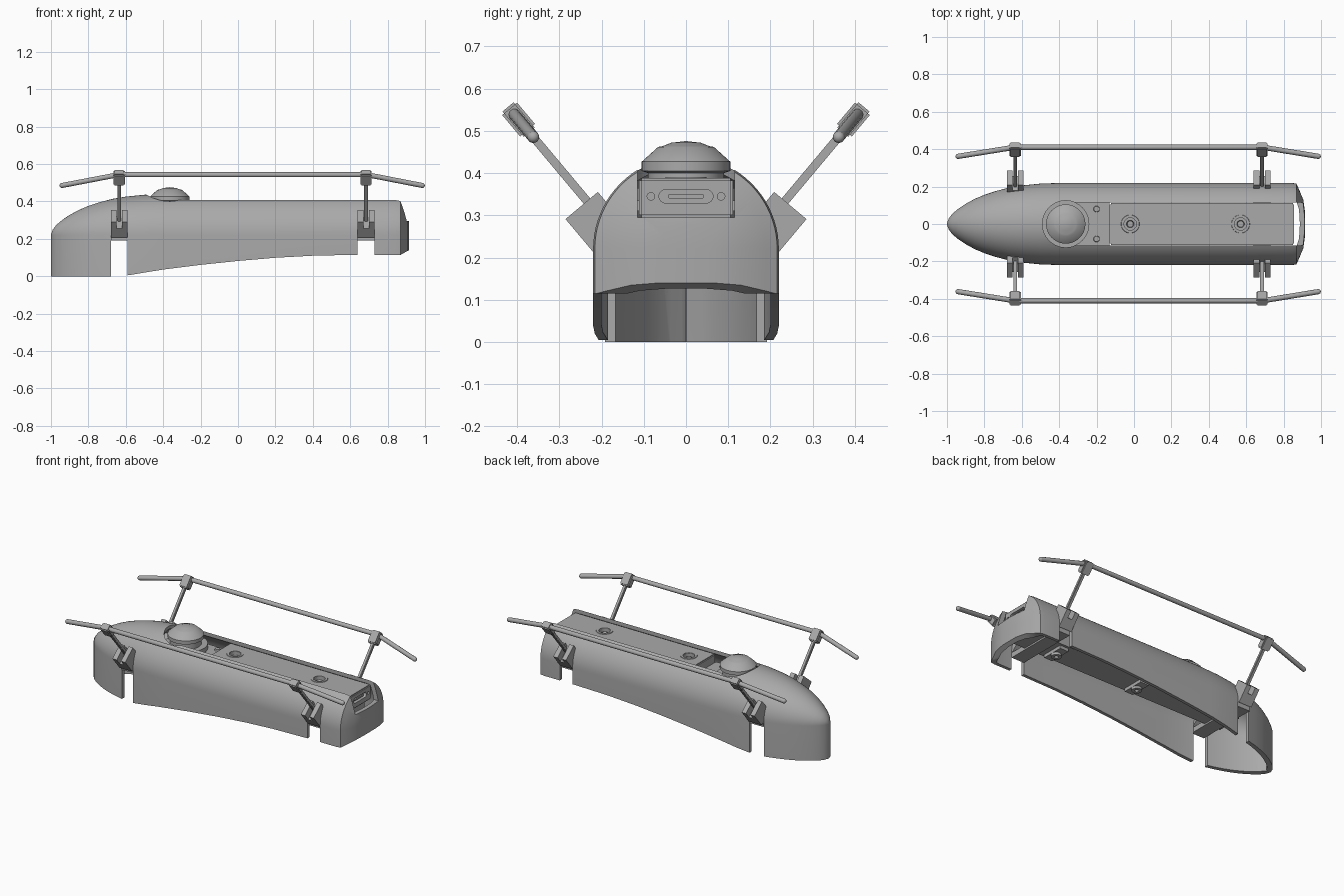
import bpy, bmesh, math
from mathutils import Vector, Matrix

if "Cube" in bpy.data.objects:
    bpy.data.objects.remove(bpy.data.objects["Cube"], do_unlink=True)

mat = bpy.data.materials.new("plain_grey")
mat.use_nodes = True
GREY = (0.4, 0.4, 0.4, 1)
mat.diffuse_color = GREY
mat.node_tree.nodes["Principled BSDF"].inputs["Base Color"].default_value = GREY


def add(name, bm):
    bmesh.ops.recalc_face_normals(bm, faces=bm.faces)
    me = bpy.data.meshes.new(name)
    bm.to_mesh(me)
    bm.free()
    me.materials.append(mat)
    ob = bpy.data.objects.new(name, me)
    bpy.context.collection.objects.link(ob)
    return ob


def smooth(ob, angle=35):
    bpy.ops.object.select_all(action='DESELECT')
    ob.select_set(True)
    bpy.context.view_layer.objects.active = ob
    bpy.ops.object.shade_smooth_by_angle(angle=math.radians(angle))


def box(name, lo, hi, bevel=0, matrix=None):
    bm = bmesh.new()
    lo, hi = Vector(lo), Vector(hi)
    bmesh.ops.create_cube(bm, size=1)
    for v in bm.verts:
        v.co = (lo + hi) / 2 + v.co * (hi - lo)
    if bevel:
        bmesh.ops.bevel(bm, geom=bm.edges[:], offset=bevel, segments=2, affect='EDGES')
    if matrix:
        bm.transform(matrix)
    return add(name, bm)


def lathe(name, profile, centre, steps=40):
    """Spin (radius, z) points about a vertical axis."""
    bm = bmesh.new()
    vs = [bm.verts.new((r, 0, z)) for r, z in profile]
    es = [bm.edges.new(p) for p in zip(vs, vs[1:])]
    bmesh.ops.spin(bm, geom=vs + es, cent=(0, 0, 0), axis=(0, 0, 1), angle=math.tau, steps=steps)
    bmesh.ops.remove_doubles(bm, verts=bm.verts, dist=0.0002)
    bmesh.ops.translate(bm, verts=bm.verts, vec=(centre[0], centre[1], 0))
    ob = add(name, bm)
    smooth(ob)
    return ob


def prism(name, points, axis, lo, hi):
    """Extrude a 2D outline along the y or x or z axis."""
    place = {'X': lambda a, b, t: (t, a, b), 'Y': lambda a, b, t: (a, t, b),
             'Z': lambda a, b, t: (a, b, t)}[axis]
    bm = bmesh.new()
    f = bm.faces.new([bm.verts.new(place(a, b, lo)) for a, b in points])
    new = bmesh.ops.extrude_face_region(bm, geom=[f])["geom"]
    shift = Vector(place(0, 0, hi - lo))
    bmesh.ops.translate(bm, verts=[g for g in new if isinstance(g, bmesh.types.BMVert)], vec=shift)
    return add(name, bm)


def stadium(half, r, cx=0, cy=0, n=10):
    return [(cx + math.copysign(half, math.cos(a)) + r * math.cos(a), cy + r * math.sin(a))
            for a in [math.tau * (i + 0.5) / (2 * n) for i in range(2 * n)]]


def cut(ob, *cutters):
    for c in cutters:
        m = ob.modifiers.new("cut", 'BOOLEAN')
        m.operation, m.solver, m.object = 'DIFFERENCE', 'EXACT', c
        bpy.ops.object.select_all(action='DESELECT')
        ob.select_set(True)
        bpy.context.view_layer.objects.active = ob
        bpy.ops.object.modifier_apply(modifier=m.name)
        bpy.data.objects.remove(c, do_unlink=True)


# Hull: half-round top on straight sides, lofted along x
AXIS_Z = 0.22
STATIONS = [(-1, .004), (-.99, .03), (-.97, .056), (-.94, .081), (-.9, .108), (-.85, .135),
            (-.8, .156), (-.74, .176), (-.67, .194), (-.6, .206), (-.5, .216), (-.38, .22),
            (.6, .22), (.84, .22), (.868, .216), (.88, .19), (.905, .13), (.915, .06)]


def hull(name, inset, bottom):
    bm = bmesh.new()
    rings, n = [], 40
    for x, w in STATIONS:
        w = max(w - inset, w * 0.3) if inset else w
        x = x * (1 - inset * 1.3)
        pts = [(w, bottom)] + [(w * math.cos(math.pi * i / n), AXIS_Z + w * math.sin(math.pi * i / n))
                               for i in range(n + 1)] + [(-w, bottom)]
        rings.append([bm.verts.new((x, y, z)) for y, z in pts])
    for a, b in zip(rings, rings[1:]):
        for i in range(len(a)):
            j = (i + 1) % len(a)
            bm.faces.new((a[i], a[j], b[j], b[i]))
    bm.faces.new(rings[0])
    bm.faces.new(rings[-1])
    return add(name, bm)


shell = hull("body_shell", 0, 0)
BRACKETS = (-.635, .685)
underside = [(-.68, -.3), (-.68, .28), (-.59, .28), (-.59, .005), (-.4, .036), (-.2, .061), (0, .082),
             (.2, .099), (.4, .11), (.64, .115), (.64, .28), (.73, .28), (.73, .115), (.87, .115),
             (.95, .16), (.95, -.3)]
cut(shell, hull("hollow", 0.02, -0.1),
    prism("underside_cut", underside, 'Y', -.4, .4),
    box("deck_slot", (-.365, -.115, .295), (1, .115, .6)),
    lathe("dome_well", [(0, .3), (.125, .3), (.125, .6), (0, .6)], (-.365, 0)))
smooth(shell)

# Deck tray with two fastener holes and a rear connector port
tray = box("deck_tray", (-.13, -.111, .295), (.855, .111, .388), 0.006)
HOLES = (-.02, .57)
cut(tray, *[lathe("hole", [(0, .36), (.033, .36), (.033, .5), (0, .5)], (x, 0)) for x in HOLES],
    prism("port_cut", stadium(.048, .016, 0, .345), 'X', .835, .9),
    *[prism("screw_cut", stadium(0, .009, y, .345), 'X', .84, .9) for y in (-.083, .083)])
smooth(tray)
prism("port_tongue", stadium(.038, .005, 0, .345), 'X', .83, .85)
for x in HOLES:
    lathe("deck_fastener", [(0, .368), (.016, .368), (.02, .374), (.02, .355)], (x, 0))
    lathe("deck_ring", [(.034, .386), (.034, .391), (.048, .391), (.05, .386)], (x, 0))
    lathe("under_boss", [(.012, .165), (.03, .165), (.03, .21), (.012, .21), (.012, .165)], (x, 0))
    box("under_tab", (x - .03, -.07, .18), (x + .03, .07, .205))

# Inner frame: long spine, cross bars and the floor under the dome
box("frame_spine", (-.7, -.085, .2), (.85, .085, .225))
box("frame_core", (-.13, -.08, .22), (.83, .08, .3))
for x in BRACKETS:
    box("frame_cross_bar", (x - .045, -.2, .19), (x + .045, .2, .222))
box("well_floor", (-.365, -.115, .31), (-.13, .115, .335))
lathe("dome_floor", [(0, .31), (.126, .31), (.126, .365), (0, .365)], (-.365, 0))
for y in (-.08, .08):
    lathe("well_screw", [(0, .345), (.015, .345), (.018, .33)], (-.2, y), 20)

# Sensor dome
lathe("sensor_dome", [(0, .36), (.09, .36), (.09, .4), (.105, .405), (.105, .427), (.066, .462),
                      (.055, .464), (.035, .472), (0, .476)], (-.365, 0), 48)

# Brackets, struts and rails on both sides
for side in (1, -1):
    out = Vector((0, side * math.cos(math.radians(50)), math.sin(math.radians(50))))
    across = Vector((1, 0, 0)).cross(out)
    rail_mid = Vector((0, side * .41, .543))
    for x in BRACKETS:
        def frame(origin):
            m = Matrix((Vector((1, 0, 0)), across, out)).transposed().to_4x4()
            return Matrix.Translation(origin) @ m
        root = frame(Vector((x, side * .215, .285)))
        for s in (-1, 1):
            box("bracket_cheek", (s * .03 - .015, -.05, -.06), (s * .03 + .015, .05, .05), 0, root)
        box("bracket_core", (-.016, -.05, -.06), (.016, .05, .005), 0, root)
        top = frame(Vector((x, rail_mid.y, rail_mid.z)))
        box("strut", (-.01, -.01, -.32), (.01, .01, 0), 0.003, top)
        smooth(box("rail_clamp", (-.03, -.023, -.06), (.03, .023, .018), 0.006, top))
    # Rail with drooping ends
    curve = bpy.data.curves.new("side_rail", 'CURVE')
    curve.dimensions, curve.bevel_depth, curve.bevel_resolution = '3D', .014, 3
    curve.use_fill_caps = True
    spline = curve.splines.new('POLY')
    path = [(-.94, .075), (-.64, 0), (.69, 0), (.985, .075)]
    spline.points.add(len(path) - 1)
    for p, (x, drop) in zip(spline.points, path):
        c = rail_mid - out * drop
        p.co = (x, c.y, c.z, 1)
    curve.materials.append(mat)
    rail = bpy.data.objects.new("side_rail", curve)
    bpy.context.collection.objects.link(rail)
    for x, drop in (path[0], path[-1]):
        c = rail_mid - out * drop
        bm = bmesh.new()
        bmesh.ops.create_uvsphere(bm, u_segments=16, v_segments=10, radius=.014,
                                  matrix=Matrix.Translation((x, c.y, c.z)))
        smooth(add("rail_tip", bm))
